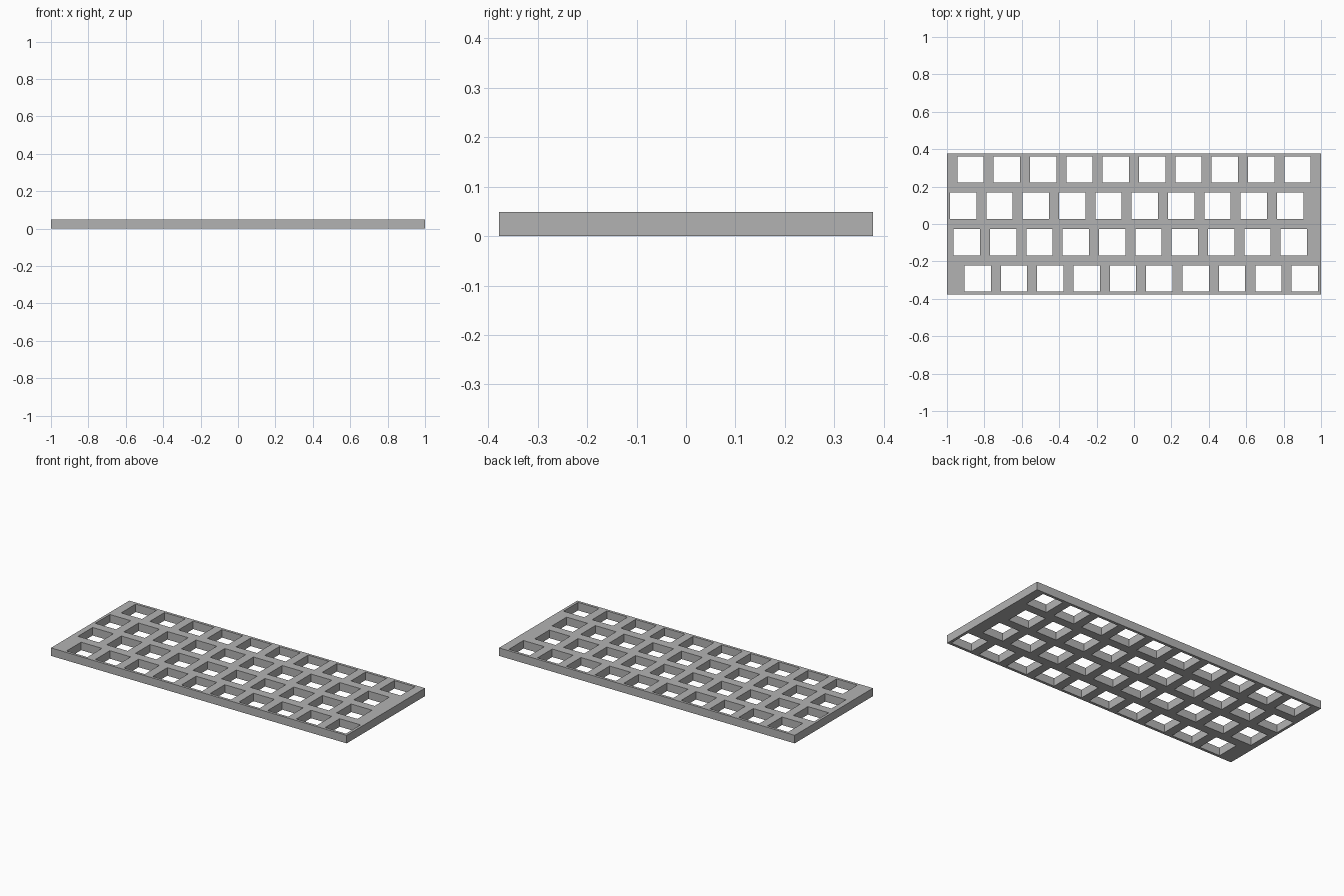
import bpy
import bmesh
from mathutils import Matrix, Vector

if "Cube" in bpy.data.objects:
    bpy.data.objects.remove(bpy.data.objects["Cube"], do_unlink=True)

LENGTH, WIDTH, THICK = 2.0, 0.756, 0.049
PITCH, HOLE, COLUMNS = 0.1943, 0.1407, 10
# Sideways shift of each row, back to front, in parts of a pitch
ROW_SHIFTS = (0.2, 0.0, 0.1, 0.4)
FIRST_X = -0.9135


def add_box(bm, centre, size):
    matrix = Matrix.Translation(centre) @ Matrix.Diagonal((*size, 1))
    bmesh.ops.create_cube(bm, size=1, matrix=matrix)


def make_object(name, bm):
    mesh = bpy.data.meshes.new(name)
    bm.to_mesh(mesh)
    bm.free()
    obj = bpy.data.objects.new(name, mesh)
    bpy.context.collection.objects.link(obj)
    return obj


# Plain grey
grey = bpy.data.materials.new("grey")
grey.use_nodes = True
colour = (0.45, 0.45, 0.45, 1)
grey.diffuse_color = colour
grey.node_tree.nodes["Principled BSDF"].inputs["Base Color"].default_value = colour

# Flat plate
bm = bmesh.new()
add_box(bm, Vector((0, 0, THICK / 2)), (LENGTH, WIDTH, THICK))
plate = make_object("switch_plate", bm)
plate.data.materials.append(grey)

# Staggered rows of square holes
bm = bmesh.new()
for row, shift in enumerate(ROW_SHIFTS):
    y = (1.5 - row) * PITCH
    for column in range(COLUMNS):
        x = FIRST_X + (column + shift) * PITCH
        add_box(bm, Vector((x, y, THICK / 2)), (HOLE, HOLE, THICK * 3))
cutter = make_object("hole_cutter", bm)
cutter.data.materials.append(grey)
cutter.hide_render = True

# Cut the holes, then drop the cutter
cut = plate.modifiers.new("holes", 'BOOLEAN')
cut.operation = 'DIFFERENCE'
cut.solver = 'EXACT'
cut.object = cutter
bpy.context.view_layer.objects.active = plate
bpy.ops.object.modifier_apply(modifier=cut.name)
bpy.data.objects.remove(cutter, do_unlink=True)
